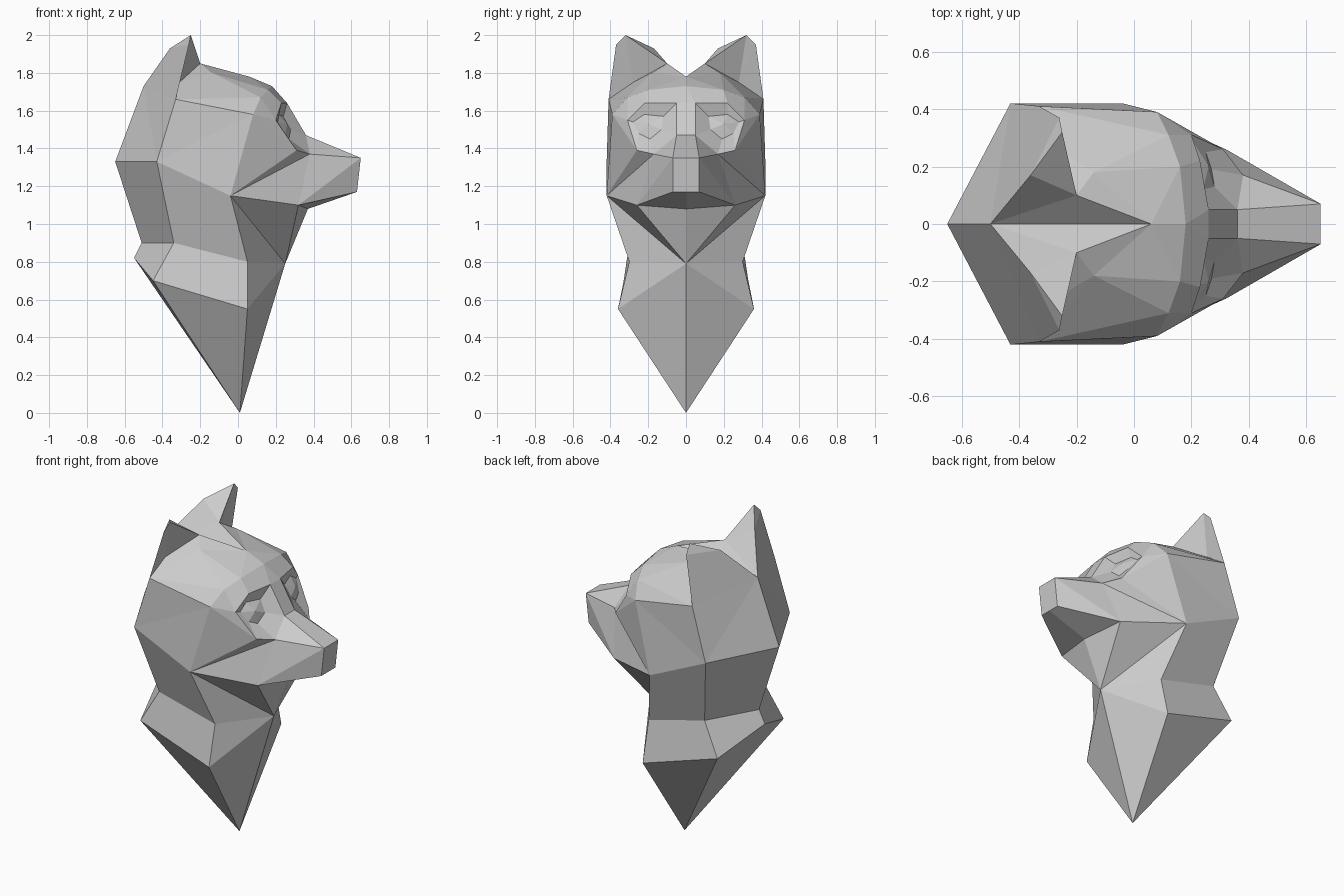
import bpy, bmesh
from mathutils import Vector

if "Cube" in bpy.data.objects:
    bpy.data.objects.remove(bpy.data.objects["Cube"])


def loft(bm, a, b):
    """Bridge two rows of points; a lone point makes a fan."""
    if isinstance(a, tuple):
        a = [a] * len(b)
    for quad in zip(a, b, b[1:], a[1:]):
        pts = list(dict.fromkeys(quad))
        if len(pts) > 2:
            bm.faces.new([bm.verts.new(p) for p in pts])


def part(name, *strips):
    """Half of a part from row pairs, mirrored across the y = 0 plane."""
    bm = bmesh.new()
    for a, b in strips:
        loft(bm, a, b)
    bmesh.ops.remove_doubles(bm, verts=bm.verts, dist=1e-4)
    me = bpy.data.meshes.new(name)
    bm.to_mesh(me)
    bm.free()
    ob = bpy.data.objects.new(name, me)
    bpy.context.collection.objects.link(ob)
    mod = ob.modifiers.new("mirror", 'MIRROR')
    mod.use_axis = (False, True, False)
    return ob


def mid(p):
    """Same point moved to the centre plane."""
    return (p[0], 0, p[2])


# Bust: point at the base, flared ruff, narrow collar
apex, throat = (.01, 0, 0), (.25, 0, .79)
ruff = [(-.55, 0, .82), (-.45, .33, .70), (.05, .36, .55), throat]
collar = [(-.51, 0, .90), (-.34, .30, .90), (.05, .30, .80), throat]
part("bust", (apex, ruff), (ruff, collar))

# Neck and underside of the jaw
occiput, jaw_back, jaw = (-.65, 0, 1.33), (-.43, .42, 1.33), (-.04, .42, 1.15)
lip, chin = (.32, .26, 1.10), (.37, 0, 1.08)
part("neck", (collar[:3], [occiput, jaw_back, jaw]),
     (throat, [collar[2], jaw, lip, chin]))

# Ears: outer shell and hollow front
nape, ear_out, ear_in = (-.50, 0, 1.73), (-.33, .41, 1.66), (-.20, .10, 1.85)
tip, tip_out = (-.25, .32, 2.0), (-.26, .37, 1.95)
ear_back, ear_front, hollow = (-.36, .17, 1.93), (-.14, .18, 1.80), (-.31, .28, 1.75)
crown = (.06, 0, 1.78)
part("ears", (ear_back, [tip, tip_out, ear_out, nape]),
     (ear_in, [tip, ear_back, nape, crown, ear_front]),
     (hollow, [tip, ear_in, ear_front, ear_out, tip_out, tip]))

# Skull: back, forehead, temples and cheeks
fore, fore_side, temple = (.18, 0, 1.73), (.16, .20, 1.71), (.12, .31, 1.67)
side, cheek = (.08, .39, 1.58), (.31, .26, 1.39)
stop, brow, brow_out = (.26, .05, 1.64), (.23, .22, 1.64), (.20, .31, 1.55)
part("skull", (nape, [ear_out, jaw_back, occiput]),
     (ear_front, [crown, fore_side, temple, ear_out]),
     (crown, [fore, fore_side]),
     ([fore, fore, fore_side, temple], [mid(stop), stop, brow, brow_out]),
     (side, [brow_out, cheek, jaw, jaw_back, ear_out, temple, brow_out]))

# Muzzle: flat bridge, blunt nose and sloping sides
bridge, cheek_in = (.36, .05, 1.47), (.38, .17, 1.37)
nose_top, nose_low = (.65, .07, 1.35), (.63, .07, 1.17)
ridge = [stop, bridge, nose_top, nose_low]
part("muzzle", (ridge + [lip], [mid(p) for p in ridge] + [chin]),
     (cheek_in, [bridge, nose_top, lip, jaw, cheek]),
     (nose_top, [nose_low, lip]))

# Eyes: sunken socket around a faceted eyeball
socket = [stop, bridge, cheek_in, cheek, brow_out, brow, stop]
lid = [(.24, .12, 1.57), (.28, .13, 1.50), (.27, .19, 1.45),
       (.25, .25, 1.48), (.21, .28, 1.54), (.21, .22, 1.58)]
lid.append(lid[0])
part("eyes", (lid, socket), ((.26, .20, 1.53), lid))
